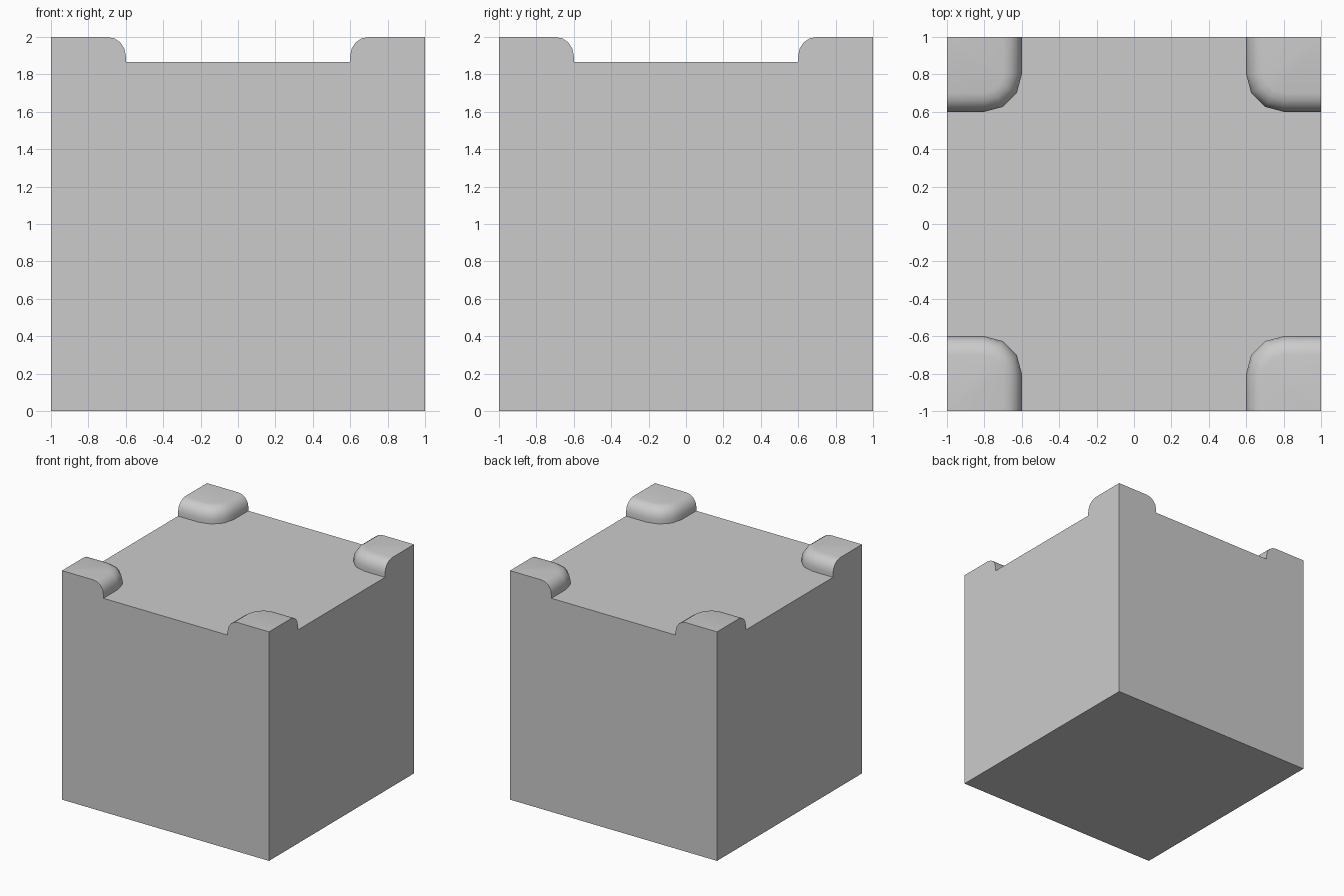
import bpy, bmesh, math

if "Cube" in bpy.data.objects:
    bpy.data.objects.remove(bpy.data.objects["Cube"])

FLOOR, TOP, PAD_EDGE, PLAN_R, ROUND = 1.865, 2.0, 0.6, 0.2, 0.1

# Pad edge profile: (inset, height) from the recessed floor up to the pad top
profile = [(0, FLOOR)]
for i in range(5):
    a = math.radians(90 * i / 4)
    profile.append((ROUND * (1 - math.cos(a)), TOP - ROUND + ROUND * math.sin(a)))


def outline(d):
    """Rounded pad outline for the +x +y corner, inset by d."""
    c, r = PAD_EDGE + PLAN_R, PLAN_R - d
    pts = [(1, PAD_EDGE + d)]
    for i in range(4):
        a = math.radians(270 - 30 * i)
        pts.append((c + r * math.cos(a), c + r * math.sin(a)))
    return pts + [(PAD_EDGE + d, 1)]


def turn(p, k):
    """Rotate a point by k quarter turns."""
    x, y = p
    for _ in range(k):
        x, y = -y, x
    return x, y


bm = bmesh.new()
base = [bm.verts.new((*turn((1, 1), k), 0)) for k in range(4)]
tips = [bm.verts.new((*turn((1, 1), k), TOP)) for k in range(4)]
pads = [[[bm.verts.new((*turn(p, k), z)) for p in outline(d)] for d, z in profile]
        for k in range(4)]

# Raised corner pads: rounded walls and flat tops
for k, rings in enumerate(pads):
    for lo, hi in zip(rings, rings[1:]):
        for i in range(len(lo) - 1):
            bm.faces.new((lo[i], lo[i + 1], hi[i + 1], hi[i]))
    bm.faces.new(rings[-1] + [tips[k]])

# Recessed floor and underside
bm.faces.new([v for rings in pads for v in rings[0]])
bm.faces.new(base[::-1])

# Side walls, following the pad profile at each end
for k in range(4):
    j = (k - 1) % 4
    bm.faces.new([base[j], base[k], tips[k]]
                 + [ring[0] for ring in reversed(pads[k])]
                 + [ring[-1] for ring in pads[j]] + [tips[j]])

bmesh.ops.recalc_face_normals(bm, faces=bm.faces)
mesh = bpy.data.meshes.new("corner_pad_block")
bm.to_mesh(mesh)
bm.free()
block = bpy.data.objects.new("corner_pad_block", mesh)
bpy.context.collection.objects.link(block)
bpy.context.view_layer.objects.active = block
block.select_set(True)
bpy.ops.object.shade_smooth_by_angle(angle=math.radians(40))
